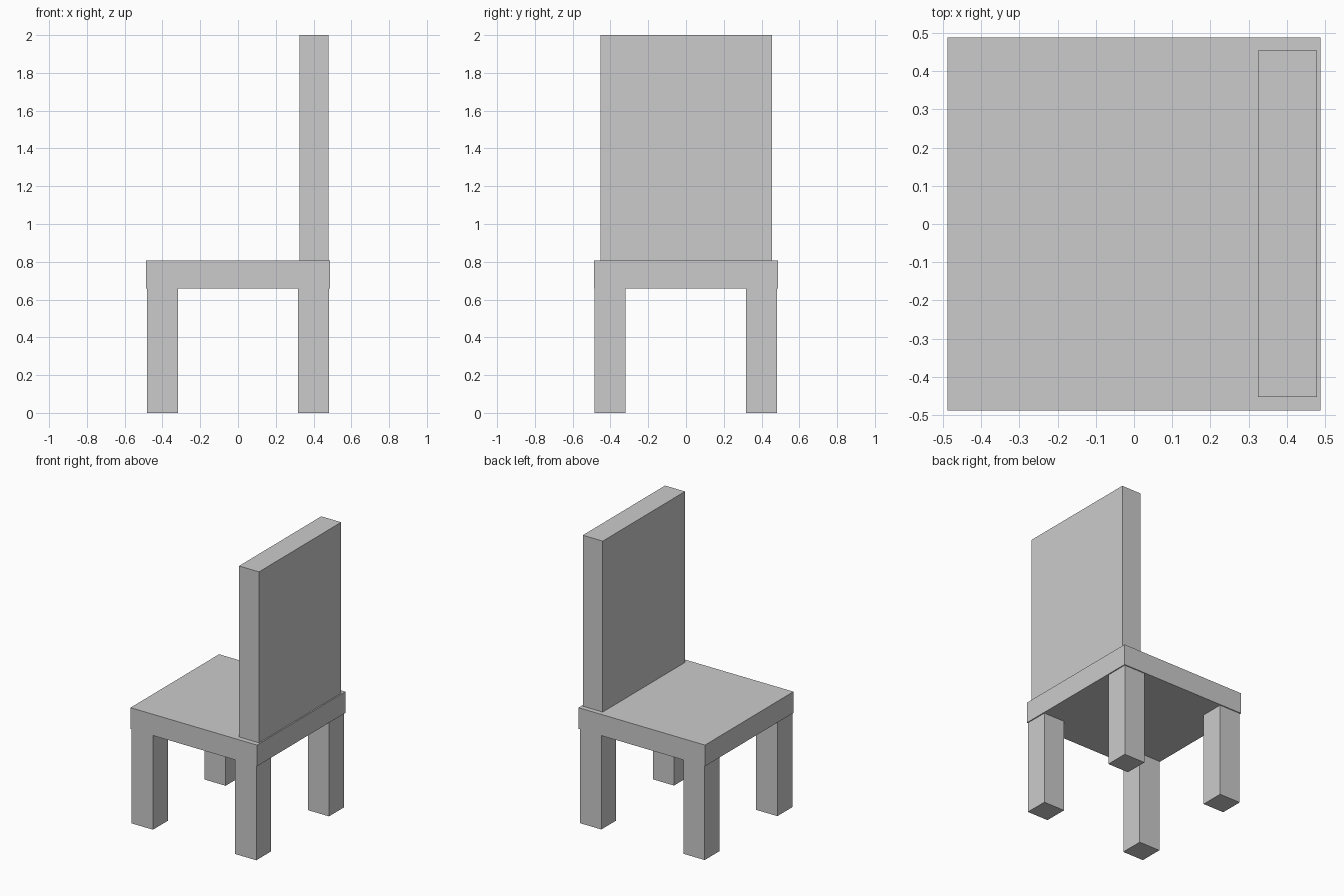
import bpy

if "Cube" in bpy.data.objects:
    bpy.data.objects.remove(bpy.data.objects["Cube"])


def box(name, x, y, z):
    """Axis-aligned box from (min, max) ranges."""
    bpy.ops.mesh.primitive_cube_add(size=1)
    ob = bpy.context.object
    ob.name = ob.data.name = name
    ob.location = [(a + b) / 2 for a, b in (x, y, z)]
    ob.scale = [b - a for a, b in (x, y, z)]
    bpy.ops.object.transform_apply(location=False, rotation=False, scale=True)
    return ob


SEAT_BOTTOM, SEAT_TOP = 0.659, 0.807

# Seat slab
box("seat", (-0.488, 0.488), (-0.488, 0.488), (SEAT_BOTTOM, SEAT_TOP))

# Backrest panel standing on the +x side of the seat
box("backrest", (0.325, 0.479), (-0.453, 0.454), (SEAT_TOP, 2.0))

# Four square legs
for x_name, x in (("seat_front", (-0.481, -0.317)), ("seat_back", (0.317, 0.481))):
    for y_name, y in (("right", (-0.485, -0.321)), ("left", (0.317, 0.481))):
        box(f"{x_name}_{y_name}_leg", x, y, (0, SEAT_BOTTOM))
